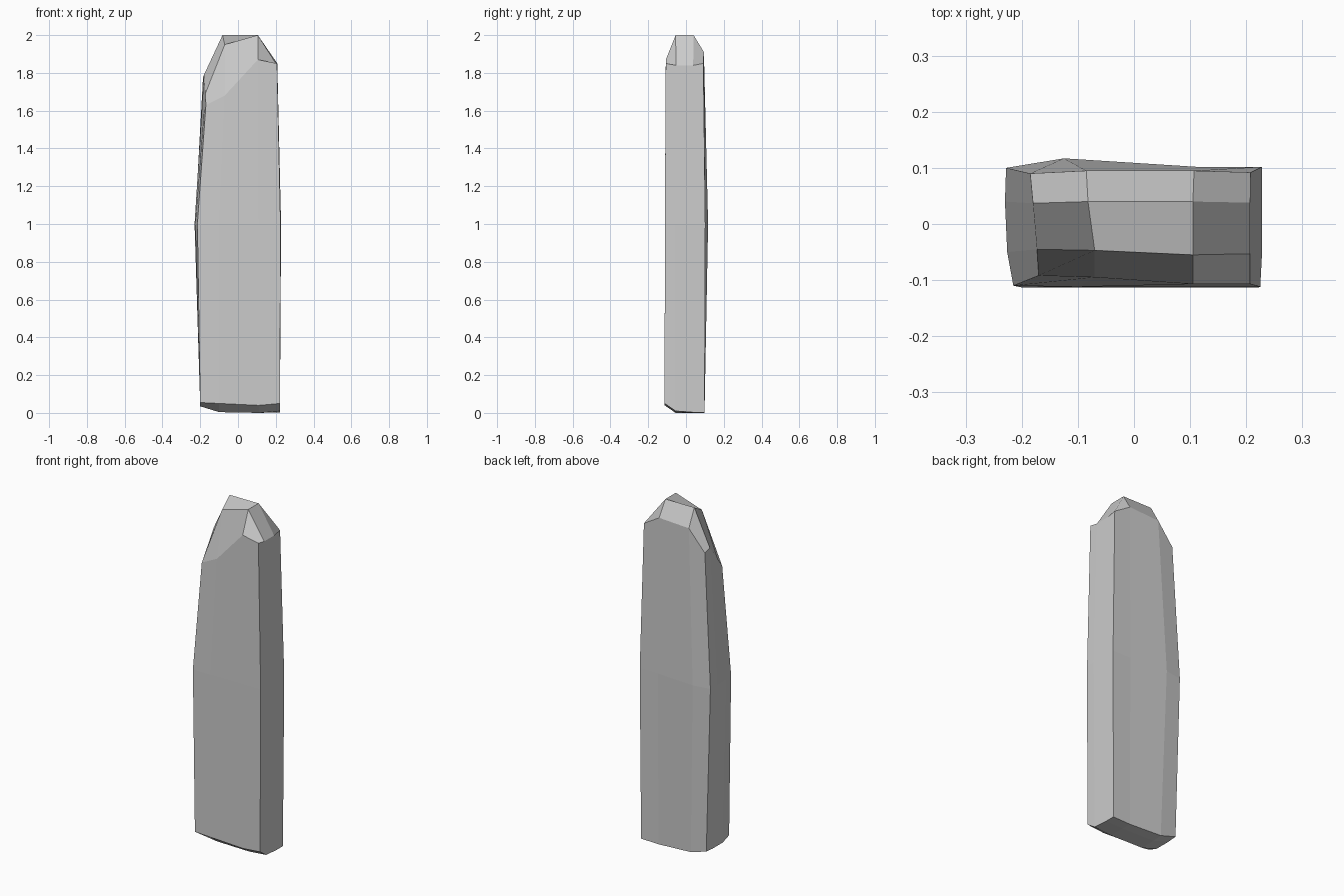
import bpy, bmesh

if "Cube" in bpy.data.objects:
    bpy.data.objects.remove(bpy.data.objects["Cube"])

# Three 4x4 levels, rows run front to back, columns left to right
top = [
    [(-.17, -.092, 1.63), (-.07, -.095, 1.68), (.105, -.107, 1.87), (.207, -.107, 1.85)],
    [(-.173, -.045, 1.69), (-.07, -.047, 1.95), (.105, -.055, 2.0), (.207, -.053, 1.84)],
    [(-.18, .037, 1.79), (-.082, .04, 2.0), (.105, .04, 2.0), (.207, .038, 1.84)],
    [(-.185, .09, 1.78), (-.085, .095, 1.9), (.107, .095, 1.91), (.208, .092, 1.85)],
]
middle = [
    [(-.215, -.11), (-.1, -.112), (.11, -.112), (.225, -.112)],
    [(-.226, -.05), None, None, (.228, -.055)],
    [(-.23, .04), None, None, (.228, .04)],
    [(-.228, .1), (-.125, .117), (.11, .102), (.228, .102)],
]
base_x = (-.2, -.1, .11, .222)
base_y = (-.113, -.055, .04, .098)
base_z = [(.055, .05, .04, .05), (.035, .004, 0, .01), (.035, .004, 0, .003), (.04, .01, 0, .003)]

# Perimeter of a 4x4 level, counter-clockwise seen from above
rim = ([(0, i) for i in range(4)] + [(j, 3) for j in range(1, 4)]
       + [(3, i) for i in (2, 1, 0)] + [(2, 0), (1, 0)])

bm = bmesh.new()
cap = [[bm.verts.new(p) for p in row] for row in top]
foot = [[bm.verts.new((base_x[i], base_y[j], base_z[j][i])) for i in range(4)] for j in range(4)]
rings = [[foot[j][i] for j, i in rim],
         [bm.verts.new((*middle[j][i], 1.0)) for j, i in rim],
         [cap[j][i] for j, i in rim]]

# Sides
for low, high in zip(rings, rings[1:]):
    for k in range(12):
        n = (k + 1) % 12
        bm.faces.new((low[k], low[n], high[n], high[k]))

# Chipped top and underside
for grid in (cap, foot):
    for j in range(3):
        for i in range(3):
            bm.faces.new((grid[j][i], grid[j][i + 1], grid[j + 1][i + 1], grid[j + 1][i]))
bmesh.ops.recalc_face_normals(bm, faces=bm.faces)

mesh = bpy.data.meshes.new("standing_stone")
bm.to_mesh(mesh)
bm.free()
stone = bpy.data.objects.new("standing_stone", mesh)
bpy.context.collection.objects.link(stone)
